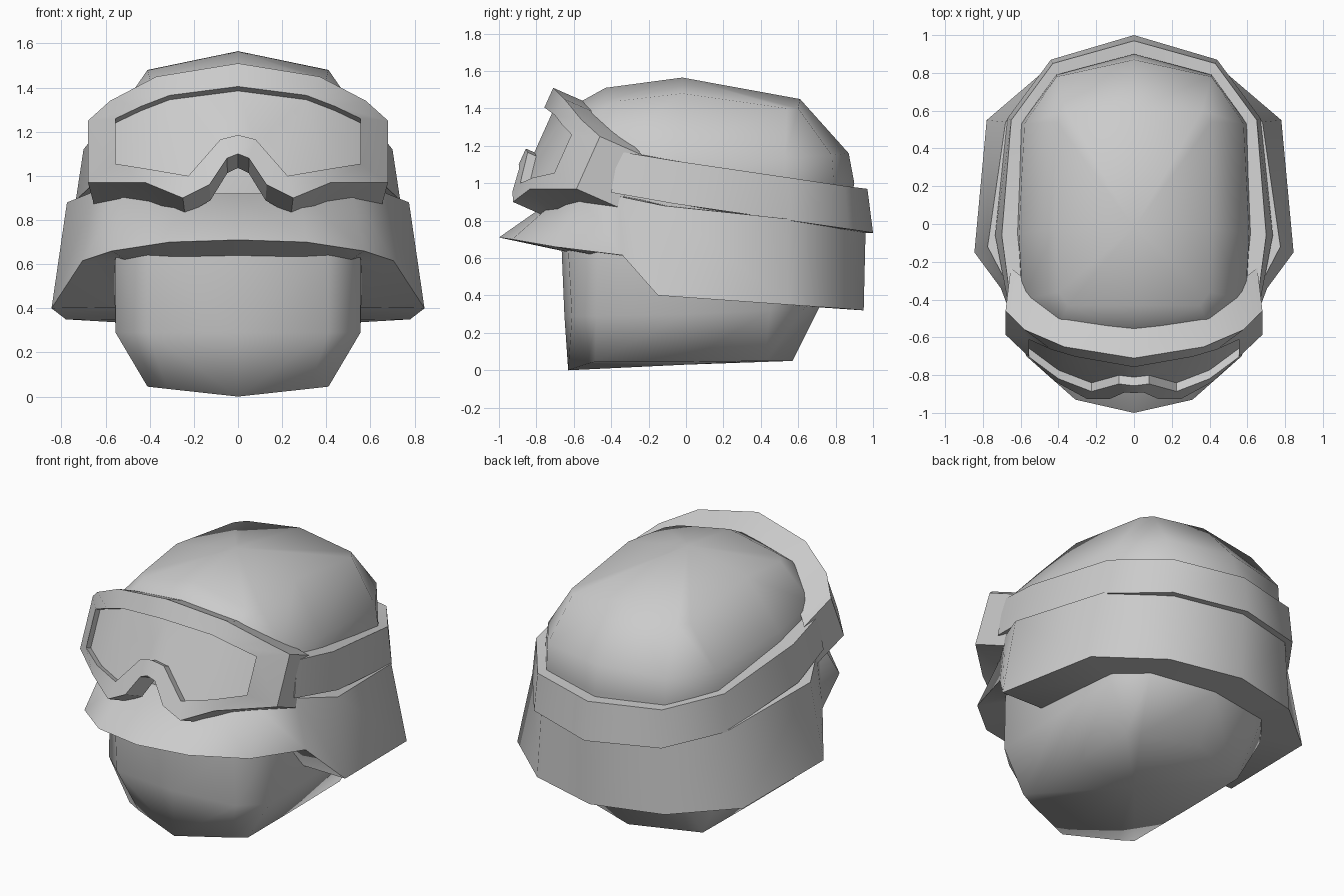
import bpy, bmesh, math
from mathutils import Matrix

if "Cube" in bpy.data.objects:
    bpy.data.objects.remove(bpy.data.objects["Cube"])

grey = bpy.data.materials.new("light_grey")
grey.use_nodes = True
grey.diffuse_color = (0.6, 0.6, 0.6, 1)
grey.node_tree.nodes["Principled BSDF"].inputs["Base Color"].default_value = (0.6, 0.6, 0.6, 1)


def build(name, points, faces, angle):
    """Make the left half, mirror it across x = 0 and shade it."""
    bm = bmesh.new()
    verts = [bm.verts.new(p) for p in points]
    for f in faces:
        bm.faces.new([verts[i] for i in f])
    bmesh.ops.mirror(bm, geom=bm.verts[:] + bm.edges[:] + bm.faces[:],
                     matrix=Matrix.Identity(4), merge_dist=0.0001, axis='X')
    bmesh.ops.remove_doubles(bm, verts=bm.verts[:], dist=0.0001)
    bmesh.ops.recalc_face_normals(bm, faces=bm.faces[:])
    mesh = bpy.data.meshes.new(name)
    bm.to_mesh(mesh)
    bm.free()
    mesh.materials.append(grey)
    ob = bpy.data.objects.new(name, mesh)
    bpy.context.collection.objects.link(ob)
    mesh.polygons.foreach_set("use_smooth", [True] * len(mesh.polygons))
    mesh.set_sharp_from_angle(angle=math.radians(angle))


def loft(name, rows, angle, close=False, ends=False):
    """Skin half-rings of equal length; optionally join last row to first."""
    n = len(rows[0])
    pts = [p for r in rows for p in r]
    count = len(rows) if close else len(rows) - 1
    faces = []
    for r in range(count):
        a, b = r * n, ((r + 1) % len(rows)) * n
        faces += [(a + i, a + i + 1, b + i + 1, b + i) for i in range(n - 1)]
    if ends:
        faces.append([r * n + n - 1 for r in range(len(rows))])
    build(name, pts, faces, angle)


def capped_loft(name, first, rows, last, angle):
    """Skin half-rings between two end points with triangle fans."""
    n = len(rows[0])
    pts = [first] + [p for r in rows for p in r] + [last]
    end, top = len(pts) - 1, len(pts) - 1 - n
    faces = []
    for i in range(n - 1):
        faces += [(0, 1 + i, 2 + i), (top + i, top + i + 1, end)]
        for r in range(len(rows) - 1):
            a = 1 + r * n + i
            faces.append((a, a + 1, a + n + 1, a + n))
    build(name, pts, faces, angle)


# Head and dome: half-rings from front centre round to back centre
head_rows = [
    [(0, -.63, 0), (.32, -.525, .035), (.41, -.485, .045), (.41, 0, .045),
     (.41, .42, .05), (.33, .45, .05), (0, .57, .05)],
    [(0, -.65, .29), (.41, -.61, .29), (.555, -.48, .29), (.555, 0, .30),
     (.55, .45, .32), (.41, .63, .33), (0, .71, .33)],
    [(0, -.665, .65), (.41, -.63, .65), (.555, -.47, .65), (.565, 0, .65),
     (.56, .5, .65), (.41, .74, .65), (0, .83, .65)],
    [(0, -.66, 1), (.41, -.62, 1), (.6, -.42, 1), (.63, -.05, 1),
     (.6, .53, 1), (.41, .79, 1), (0, .9, 1)],
    [(0, -.61, 1.41), (.40, -.56, 1.34), (.59, -.4, 1.22), (.61, -.05, 1.18),
     (.58, .53, 1.14), (.41, .78, 1.15), (0, .87, 1.16)],
    [(0, -.43, 1.51), (.35, -.43, 1.44), (.40, -.36, 1.44), (.41, -.02, 1.48),
     (.41, .54, 1.40), (.36, .60, 1.40), (0, .61, 1.45)],
]
capped_loft("head_and_dome", (0, 0, .03), head_rows, (0, -.02, 1.565), 180)

# Flared helmet skirt with front brim and ear flaps
rim = [(0, -1, .71), (.31, -.93, .70), (.57, -.70, .66), (.705, -.34, .615),
       (.845, -.15, .40), (.78, .55, .35), (.44, .84, .33), (0, .95, .32)]
upper = [(0, -.70, .92), (.28, -.68, .92), (.52, -.56, .92), (.65, -.36, .93),
         (.775, -.12, .88), (.68, .54, .81), (.41, .84, .76), (0, .96, .74)]
upper_in = [(x * .75, y * .85, z) for x, y, z in upper]
rim_in = [(0, -.62, .63), (.28, -.6, .625), (.50, -.46, .61), (.53, -.32, .61),
          (.52, -.15, .405), (.5, .45, .365), (.35, .6, .345), (0, .66, .34)]
loft("helmet_skirt", [upper_in, upper, rim, rim_in], 57)

# Goggle strap running round the back
top = [(0, .97, .97), (.43, .85, .985), (.65, .55, 1.03), (.70, -.06, 1.12), (.66, -.36, 1.17)]
low = [(0, 1, .735), (.44, .87, .755), (.67, .56, .80), (.735, -.06, .89), (.67, -.40, .95)]
inner_top, inner_low = [[(x * .85, y * .88, z) for x, y, z in row] for row in (top, low)]
loft("goggle_strap", [inner_top, top, low, inner_low], 50, close=True, ends=True)

# Goggle frame: front outlines in x, z laid on a curved, tilted surface
BOW = [(0, -.827), (.37, -.74), (.58, -.60), (.68, -.46)]


def on_front(x, z):
    for (x0, y0), (x1, y1) in zip(BOW, BOW[1:]):
        if x <= x1:
            break
    y = y0 + (y1 - y0) * (x - x0) / (x1 - x0)
    return (x, y - .45 * (1.25 - z), z)


def back(p, depth, pinch=1.0):
    x, y, z = p
    return (x * pinch, y + depth * .91, z - depth * .4)


outer = [on_front(*p) for p in [
    (0, 1.51), (.37, 1.45), (.58, 1.34), (.68, 1.25), (.68, .97),
    (.42, .97), (.25, .90), (.13, .96), (.05, 1.08), (0, 1.10)]]
hole = [on_front(*p) for p in [
    (0, 1.405), (.31, 1.365), (.44, 1.315), (.555, 1.26), (.555, 1.055),
    (.40, 1.03), (.225, 1.0), (.15, 1.085), (.08, 1.165), (0, 1.185)]]
outer_back = [back(p, .16 + .09 * p[0] / .68 + (.04 if p[2] > 1.3 else 0), .96) for p in outer]
hole_back = [back(p, .16) for p in hole]
lens = [back(p, .05) for p in hole]
loft("goggle_frame", [lens, hole, outer, outer_back, hole_back], 30)

# Recessed lens
build("goggle_lens", lens, [(0, 1, 8, 9), (1, 6, 7, 8), (1, 2, 5, 6), (2, 3, 4, 5)], 40)
